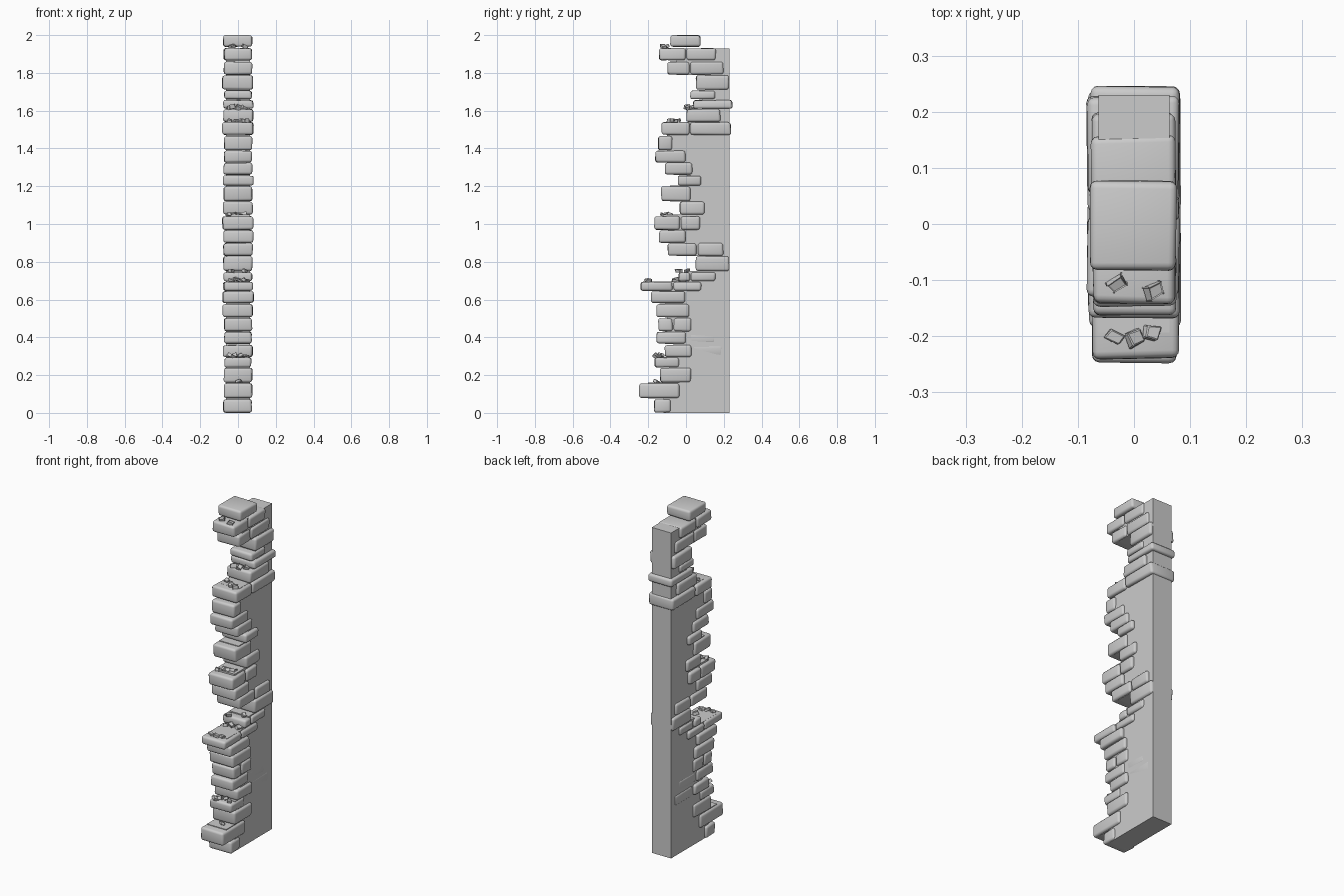
import bpy, bmesh, random
from mathutils import Vector, Matrix, Euler

if "Cube" in bpy.data.objects:
    bpy.data.objects.remove(bpy.data.objects["Cube"])

random.seed(7)

# Courses from the ground up: bottom, top, then the y positions of the brick joints
COURSES = [
    (0.00, 0.073, -.17, -.08), (.077, .157, -.25, -.03), (.16, .24, -.14, .03),
    (.24, .295, -.168, -.035), (.295, .36, -.115, .03, .20), (.365, .43, -.16, 0, .16),
    (.43, .503, -.15, -.07, .03), (.505, .577, -.16, .02), (.58, .645, -.19, 0),
    (.645, .695, -.243, -.07, .085), (.695, .745, -.04, .025, .16), (.75, .83, .05, .23),
    (.83, .90, -.10, .06, .20), (.90, .968, -.145, 0), (.968, 1.042, -.172, -.03, .075),
    (1.05, 1.12, -.035, .10), (1.12, 1.20, -.135, .025), (1.203, 1.258, -.045, .085),
    (1.26, 1.325, -.115, .035), (1.325, 1.39, -.165, 0), (1.39, 1.467, -.15, -.07),
    (1.47, 1.54, -.13, .02, .24), (1.54, 1.61, 0, .185), (1.61, 1.657, .035, .247),
    (1.66, 1.707, .02, .16), (1.71, 1.787, .05, .23), (1.79, 1.86, -.10, .02, .20),
    (1.865, 1.932, -.145, 0, .16), (1.937, 2.0, -.085, .08),
]

# Rubble: centre y, height of the surface, number of chips
RUBBLE = [(-.17, .157, 1), (-.14, .295, 4), (-.20, .695, 3), (-.06, .695, 3),
          (-.015, .745, 2), (-.10, 1.042, 4), (-.06, 1.54, 4), (.025, 1.61, 3),
          (-.12, 1.932, 2)]


def finish(bm, name, smooth=True):
    bmesh.ops.recalc_face_normals(bm, faces=bm.faces)
    mesh = bpy.data.meshes.new(name)
    bm.to_mesh(mesh)
    bm.free()
    ob = bpy.data.objects.new(name, mesh)
    bpy.context.collection.objects.link(ob)
    if smooth:
        bpy.ops.object.select_all(action='DESELECT')
        bpy.context.view_layer.objects.active = ob
        ob.select_set(True)
        bpy.ops.object.shade_smooth_by_angle(angle=0.7)
    return ob


def brick(name, y0, y1, z0, z1, half):
    """Worn brick: slightly irregular box with rounded edges."""
    bm = bmesh.new()
    bmesh.ops.create_cube(bm, size=1)
    shift = random.uniform(-.002, .002)
    for v in bm.verts:
        sx, sy, sz = v.co * 2
        v.co = Vector((shift + sx * (half - random.uniform(0, .006)),
                       (y0 + y1) / 2 + sy * ((y1 - y0) / 2 - random.uniform(0, .006)),
                       (z0 + z1) / 2 + sz * ((z1 - z0) / 2 - random.uniform(0, .003))))
    bmesh.ops.bevel(bm, geom=bm.edges[:], offset=.013, segments=3,
                    profile=.5, affect='EDGES')
    finish(bm, name)


def chip(name, x, y, z):
    """Small angular stone chip."""
    bm = bmesh.new()
    bmesh.ops.create_cube(bm, size=1)
    size = Vector((random.uniform(.022, .036), random.uniform(.02, .036),
                   random.uniform(.014, .022)))
    for v in bm.verts:
        v.co *= random.uniform(.7, 1.05)
        v.co = Vector(a * b for a, b in zip(v.co, size))
    rot = Euler([random.uniform(-.5, .5), random.uniform(-.5, .5),
                 random.uniform(0, 3)]).to_matrix().to_4x4()
    bm.transform(Matrix.Translation((x, y, z + .007)) @ rot)
    bmesh.ops.bevel(bm, geom=bm.edges[:], offset=.002, segments=1, affect='EDGES')
    finish(bm, name, smooth=False)


# Plaster core with a ragged front edge that follows the courses
outline = [(.23, 0)]
for i, (z0, z1, *ys) in enumerate(COURSES[:-1]):
    top = COURSES[i + 1][0] if i < len(COURSES) - 2 else 1.928
    edge = ys[0] + .05
    outline += [(edge, z0), (edge, top)]
outline.append((.23, 1.928))
bm = bmesh.new()
face = bm.faces.new([bm.verts.new((-.063, y, z)) for y, z in outline])
ext = bmesh.ops.extrude_face_region(bm, geom=[face])
bmesh.ops.translate(bm, vec=(.126, 0, 0),
                    verts=[g for g in ext['geom'] if isinstance(g, bmesh.types.BMVert)])
finish(bm, "plaster_core", smooth=False)

# Brick courses
for i, (z0, z1, *ys) in enumerate(COURSES):
    half = random.uniform(.074, .085)
    for j in range(len(ys) - 1):
        # inner bricks of the low courses barely break through the plaster
        h = .067 if ys[j + 1] > .12 and z1 < .5 else half
        brick(f"brick_{i + 1}_{j + 1}", ys[j], ys[j + 1], z0, z1, h)

# Rubble on the ledges
for i, (y, z, n) in enumerate(RUBBLE):
    for j in range(n):
        x = (j + .5) / n * .11 - .055 + random.uniform(-.01, .01)
        chip(f"chip_{i + 1}_{j + 1}", x, y + random.uniform(-.025, .025), z)
